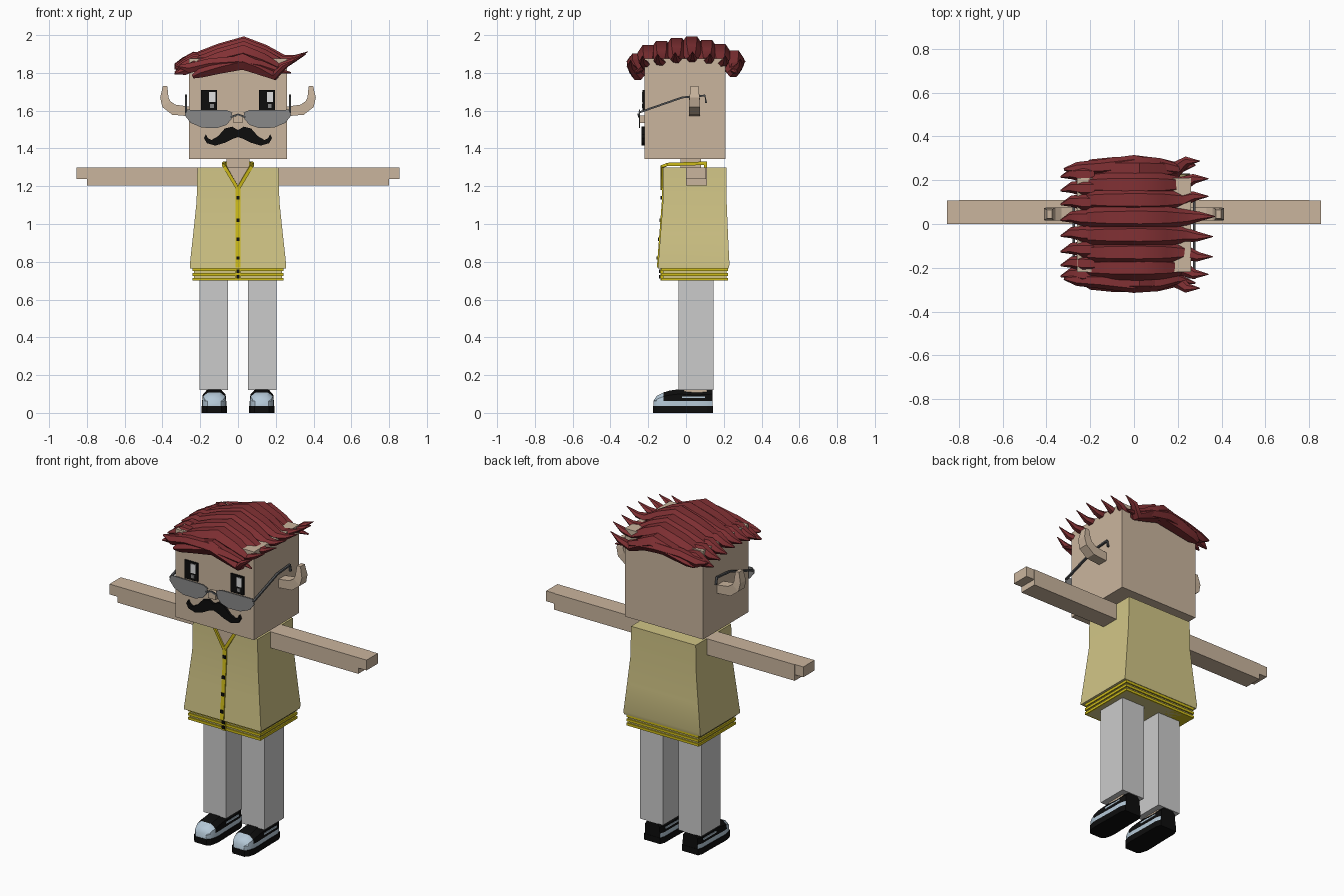
import bpy, bmesh, math
from mathutils import Vector

cube = bpy.data.objects.get("Cube")
if cube:
    bpy.data.objects.remove(cube, do_unlink=True)


def material(name, r, g, b):
    m = bpy.data.materials.new(name)
    m.use_nodes = True
    m.diffuse_color = (r, g, b, 1)
    m.node_tree.nodes["Principled BSDF"].inputs["Base Color"].default_value = (r, g, b, 1)
    return m


SKIN = material("skin", .59, .46, .34)
SHIRT = material("pale yellow cloth", .64, .56, .24)
TRIM = material("bright yellow trim", .62, .50, .01)
HAIR = material("dark red hair", .22, .03, .034)
TROUSER = material("light grey cloth", .60, .60, .60)
LENS = material("grey lens", .25, .25, .25)
FRAME = material("dark grey metal", .08, .085, .09)
BLACK = material("black", .004, .004, .004)
BLUE = material("pale blue leather", .46, .58, .68)
WHITE = material("white", .75, .75, .75)


def finish(name, bm, mats, smooth=None, rule=None):
    bmesh.ops.recalc_face_normals(bm, faces=bm.faces)
    for f in bm.faces:
        f.smooth = smooth is not None
        if rule:
            f.material_index = rule(f.calc_center_median())
    mesh = bpy.data.meshes.new(name)
    bm.to_mesh(mesh)
    bm.free()
    for m in mats:
        mesh.materials.append(m)
    if smooth:
        mesh.set_sharp_from_angle(angle=math.radians(smooth))
    ob = bpy.data.objects.new(name, mesh)
    bpy.context.collection.objects.link(ob)
    return ob


def loft(name, rings, mats, smooth=None, rule=None):
    """Skin a list of equal point rings and cap both ends."""
    bm = bmesh.new()
    rows = [[bm.verts.new(p) for p in ring] for ring in rings]
    n = len(rows[0])
    for a, b in zip(rows, rows[1:]):
        for i in range(n):
            j = (i + 1) % n
            bm.faces.new((a[i], a[j], b[j], b[i]))
    bm.faces.new(rows[0])
    bm.faces.new(rows[-1])
    return finish(name, bm, mats, smooth, rule)


def rect(x0, x1, y0, y1, z):
    return [(x0, y0, z), (x1, y0, z), (x1, y1, z), (x0, y1, z)]


def box(name, x0, x1, y0, y1, z0, z1, mat):
    return loft(name, [rect(x0, x1, y0, y1, z0), rect(x0, x1, y0, y1, z1)], [mat])


def plate(name, outline, y0, y1, mat):
    """Extrude an x-z outline along y."""
    return loft(name, [[(x, y, z) for x, z in outline] for y in (y0, y1)], [mat])


def sweep(name, path, sizes, ref, mat, sides=4, smooth=None):
    """Sweep a polygon along a path; sizes are half width and half height."""
    pts = [Vector(p) for p in path]
    if isinstance(sizes, tuple):
        sizes = [sizes] * len(pts)
    turn, grow = (math.pi / 4, math.sqrt(2)) if sides == 4 else (0, 1)
    rings = []
    for i, p in enumerate(pts):
        t = (pts[min(i + 1, len(pts) - 1)] - pts[max(i - 1, 0)]).normalized()
        s = t.cross(Vector(ref)).normalized()
        u = s.cross(t)
        w, h = sizes[i]
        angles = [turn + math.tau * k / sides for k in range(sides)]
        rings.append([p + s * w * grow * math.cos(a) + u * h * grow * math.sin(a) for a in angles])
    return loft(name, rings, [mat], smooth)


X, Y, Z = (1, 0, 0), (0, 1, 0), (0, 0, 1)
SIDES = (("left", 1), ("right", -1))

# Head, neck and nose
box("head", -.26, .26, -.22, .21, 1.345, 1.875, SKIN)
box("neck", -.06, .06, -.03, .08, 1.25, 1.36, SKIN)
box("nose", -.025, .025, -.25, -.21, 1.535, 1.575, SKIN)

# Eyes: black plates with highlights on the same side of each
for side, x in (("left", .153), ("right", -.153)):
    box(side + "_eye", x - .043, x + .043, -.229, -.215, 1.60, 1.71, BLACK)
    box(side + "_eye_highlight", x, x + .033, -.233, -.225, 1.645, 1.70, WHITE)
    box(side + "_eye_glint", x + .005, x + .025, -.233, -.225, 1.615, 1.635, LENS)

# Moustache
half = [(0, 1.497), (.03, 1.515), (.07, 1.505), (.105, 1.465), (.14, 1.445), (.16, 1.455),
        (.17, 1.475), (.18, 1.455), (.165, 1.428), (.12, 1.415), (.07, 1.43), (.03, 1.45), (0, 1.46)]
plate("moustache", half + [(-x, z) for x, z in half[-2:0:-1]], -.235, -.215, BLACK)

# Glasses and ears
lens = [(.03, 1.59), (.06, 1.603), (.27, 1.605), (.282, 1.575), (.25, 1.535), (.19, 1.51),
        (.11, 1.508), (.06, 1.525), (.035, 1.555)]
for side, s in SIDES:
    plate(side + "_lens", [(s * x, z) for x, z in lens], -.25, -.243, LENS)
    sweep(side + "_glasses_arm", [(s * .275, y, z) for y, z in
          ((-.25, 1.59), (-.02, 1.67), (.10, 1.68), (.107, 1.64))], (.005, .006), X, FRAME)
    sweep(side + "_ear", [(s * x, .045, z) for x, z in
          ((.25, 1.595), (.34, 1.605), (.38, 1.635), (.39, 1.67), (.386, 1.73))],
          [(.025, .03), (.028, .03), (.026, .03), (.022, .027), (.012, .02)], Y, SKIN)
sweep("glasses_bridge", [(-.04, -.247, 1.565), (0, -.252, 1.58), (.04, -.247, 1.565)], (.004, .005), Z, FRAME)


# Hair: overlapping swept locks that flick up on the left
def lock(name, path, sizes):
    sweep(name, path, sizes, Z, HAIR, 6, 40)


profile = [(-.24, 1.87), (-.20, 1.89), (-.10, 1.92), (.03, 1.95), (.14, 1.915), (.24, 1.875), (.30, 1.88), (.37, 1.912)]
girth = [(.02, .012), (.045, .03), (.055, .04), (.058, .05), (.052, .04), (.036, .025), (.022, .016), (.002, .002)]
rows = [(-.255, .09, .07), (-.20, .045, .03), (-.13, .025, .01), (-.05, .008, .01), (.03, 0, 0),
        (.11, .02, .03), (.18, .04, .03), (.25, .075, .07)]
for n, (y, drop, short) in enumerate(rows):
    path = [(x - short * max(x, 0) * 2.7, y * (1 + .15 * (x > .29)), z - drop * (1 - .5 * (x > .25)))
            for x, z in profile]
    lock(f"hair_lock_{n}", path, girth)
    # Short drooping spike on the right
    z = 1.89 - drop * .55
    lock(f"hair_spike_{n}", [(-.18, y * .9, z), (-.23, y * .9, z - .003), (-.285, y * .9 + .005, z - .03),
                             (-.335, y * .9 - .01, z - .045)],
         [(.035, .02), (.038, .03), (.026, .026), (.004, .004)])
for name, s in (("front", -1), ("back", 1)):
    lock(name + "_hair_fringe", [(-.32, s * .25, 1.835), (-.26, s * .255, 1.825), (-.15, s * .26, 1.85),
         (0, s * .275, 1.86), (.12, s * .265, 1.84), (.20, s * .25, 1.815), (.28, s * .27, 1.80)],
         [(.006, .006), (.028, .03), (.035, .03), (.04, .035), (.035, .03), (.024, .02), (.004, .004)])


# Shirt: flared body with a striped hem
def front(z):
    return -.122 - .075 * max(0, 1.12 - z)


body = [(.255, .225, .765), (.255, .23, .785), (.237, .222, .95), (.219, .215, 1.12), (.215, .215, 1.30)]
loft("shirt_body", [rect(-w, w, front(z), back, z) for w, back, z in body], [SHIRT], 30)
box("shirt_hem", -.232, .232, -.122, .214, .70, .77, SHIRT)
for n in range(3):
    z = .70 + n * .025
    box(f"hem_stripe_{n}", -.24, .24, -.13, .222, z, z + .015, TRIM)

# Open neckline, collar, placket and buttons
plate("neckline", [(0, 1.19), (.07, 1.302), (-.07, 1.302)], -.125, -.118, SKIN)
for side, s in SIDES:
    sweep(side + "_collar", [(0, -.126, 1.185), (s * .07, -.124, 1.305), (s * .078, -.1, 1.315),
          (s * .07, .11, 1.322)], (.008, .009), Z, TRIM)
box("back_collar", -.075, .075, .095, .112, 1.295, 1.33, TRIM)
sweep("placket", [(0, front(z), z) for z in (.77, .95, 1.12, 1.19)], (.006, .012), X, TRIM)
box("hem_placket", -.012, .012, -.136, -.12, .70, .77, TRIM)
for n, z in enumerate((1.14, 1.02, .92, .82, .75, .72)):
    y = front(z) if z > .77 else -.13
    box(f"button_{n}", -.009, .009, y - .012, y, z - .009, z + .009, BLACK)

# Shoe sections: y, half width, top height
sections = [(-.172, .035, .065), (-.155, .052, .09), (-.12, .062, .108), (-.09, .064, .117), (-.06, .063, .122),
            (-.035, .062, .125), (.05, .06, .118), (.11, .06, .122), (.14, .05, .125)]


def shoe_colour(c):
    if c.z < .066 or c.y < -.105 or -.075 < c.y < -.05:
        return 0
    return 1


# Arms, legs and shoes
for side, s in SIDES:
    box(side + "_arm", s * .2, s * .80, 0, .11, 1.203, 1.30, SKIN)
    box(side + "_fingers", s * .79, s * .855, 0, .107, 1.238, 1.30, SKIN)
    box(side + "_leg", s * .052, s * .203, -.04, .145, .12, .74, TROUSER)
    box(side + "_ankle", s * .085, s * .17, -.01, .11, .08, .13, SKIN)
    cx = s * .126
    loft(side + "_shoe_sole", [[(cx + k * (w + .004), y * 1.015, z) for k, z in
         ((-1, 0), (1, 0), (1, .036), (-1, .036))] for y, w, h in sections], [BLACK])
    upper = [(-1, .03, 0), (-1, .062, 0), (-.95, 0, .8), (-.55, 0, 1), (.55, 0, 1), (.95, 0, .8),
             (1, .062, 0), (1, .03, 0)]
    loft(side + "_shoe_upper", [[(cx + k * w, y, z + f * h) for k, z, f in upper] for y, w, h in sections],
         [BLUE, BLACK], 35, shoe_colour)
    # Pale side stripes
    for edge in (-1, 1):
        box(f"{side}_shoe_stripe_{edge}", cx + edge * .054, cx + edge * .062, -.02, .10, .078, .088, BLUE)
